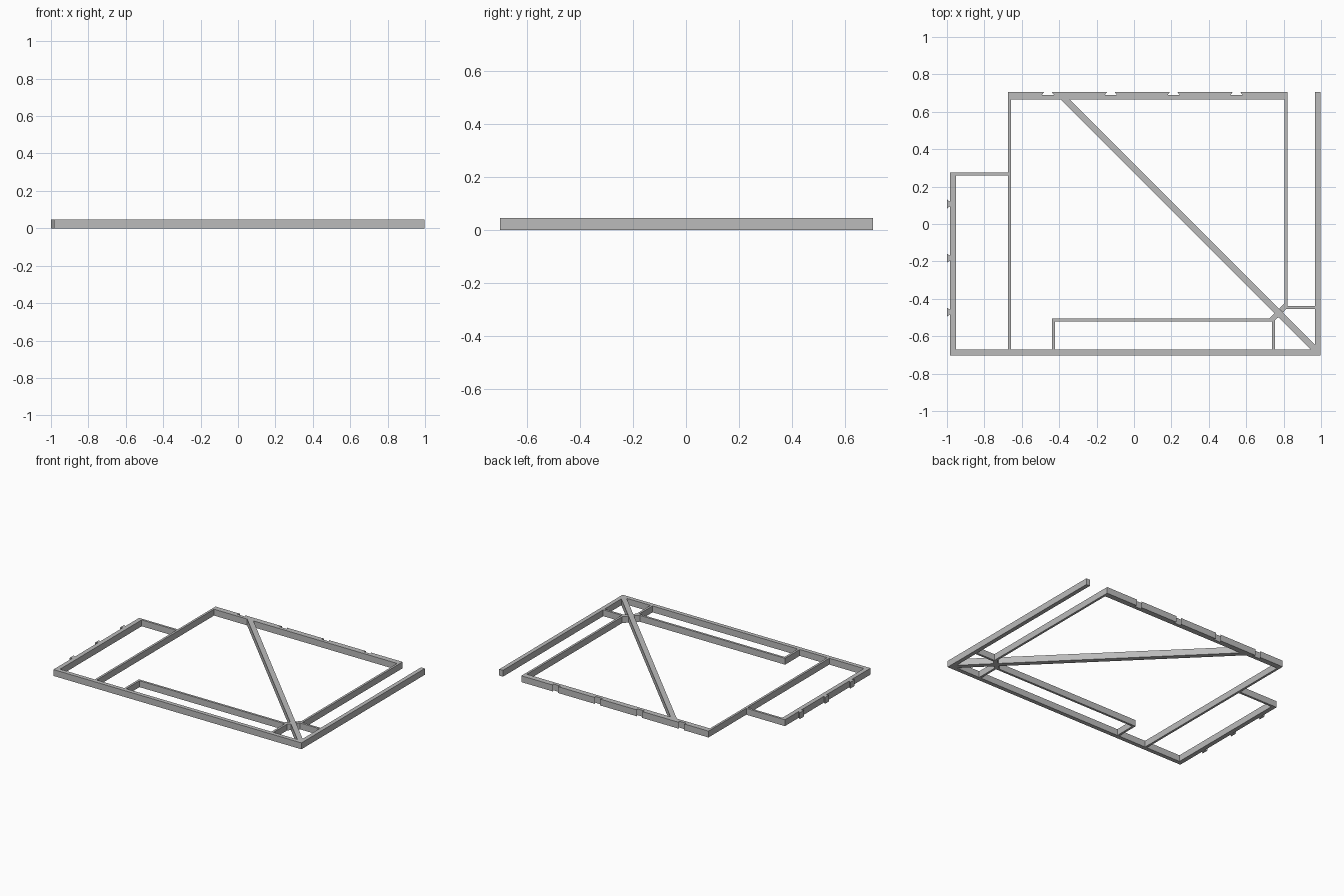
import bpy
import bmesh

HEIGHT = 0.046

cube = bpy.data.objects.get("Cube")
if cube:
    bpy.data.objects.remove(cube, do_unlink=True)

grey = bpy.data.materials.new("plain grey")
grey.use_nodes = True
colour = (0.5, 0.5, 0.5, 1)
grey.diffuse_color = colour
grey.node_tree.nodes["Principled BSDF"].inputs["Base Color"].default_value = colour


def prism(name, outline):
    """Extrude a flat outline up from the ground."""
    bm = bmesh.new()
    base = bm.faces.new([bm.verts.new((x, y, 0)) for x, y in outline])
    top = bmesh.ops.extrude_face_region(bm, geom=[base])["geom"]
    bmesh.ops.translate(bm, vec=(0, 0, HEIGHT),
                        verts=[v for v in top if isinstance(v, bmesh.types.BMVert)])
    bmesh.ops.recalc_face_normals(bm, faces=bm.faces)
    mesh = bpy.data.meshes.new(name)
    bm.to_mesh(mesh)
    bm.free()
    mesh.materials.append(grey)
    obj = bpy.data.objects.new(name, mesh)
    bpy.context.collection.objects.link(obj)
    return obj


def bar(name, x0, x1, y0, y1):
    return prism(name, [(x0, y0), (x1, y0), (x1, y1), (x0, y1)])


# Key lines of the frame
FRONT, FRONT_IN, BACK_IN, BACK = -0.702, -0.672, 0.666, 0.706
LEFT, RIGHT = -0.983, 0.998
POST_L, POST_R, RAIL = -0.674, 0.821, 0.016

# Outer rails
bar("front_rail", LEFT, RIGHT, FRONT, FRONT_IN)
bar("right_end_rail", LEFT, LEFT + 0.032, FRONT_IN, 0.275)
bar("left_end_rail", RIGHT - 0.03, RIGHT, FRONT_IN, BACK)
bar("right_end_connector", LEFT + 0.032, POST_L, 0.259, 0.275)

# Back rail with dovetail notches
outline = [(POST_R, BACK_IN), (POST_L, BACK_IN), (POST_L, BACK)]
for i in range(4):
    x = -0.46 + 0.336 * i
    outline += [(x - 0.02, BACK), (x - 0.032, BACK - 0.016),
                (x + 0.032, BACK - 0.016), (x + 0.02, BACK)]
outline.append((POST_R, BACK))
prism("back_rail", outline)

# Dovetail pegs on the end rail
for i in range(3):
    y = 0.107 - 0.289 * i
    prism("dovetail_peg", [(LEFT, y - 0.012), (LEFT, y + 0.012),
                           (-1, y + 0.024), (-1, y - 0.024)])

# Inner posts and rails
bar("right_post", POST_L, POST_L + RAIL, FRONT_IN, BACK_IN)
bar("left_post", POST_R - RAIL, POST_R, -0.422, BACK_IN)
bar("left_connector", POST_R, RIGHT - 0.03, -0.454, -0.438)
bar("inner_rail", -0.438, 0.722, -0.521, -0.505)
bar("inner_rail_outer_leg", -0.438, -0.422, FRONT_IN, -0.521)
bar("inner_rail_corner_leg", 0.738, 0.754, FRONT_IN, -0.521)

# Diagonal brace along x + y = MID, trimmed to the rails it meets
MID, HALF = 0.298, 0.025
xr = RIGHT - 0.03
prism("diagonal_brace", [
    (MID - HALF - BACK_IN, BACK_IN), (MID + HALF - BACK_IN, BACK_IN),
    (xr, MID + HALF - xr), (xr, FRONT_IN), (MID - HALF - FRONT_IN, FRONT_IN)])

# Short cross braces, mirrored across the diagonal
cross = [(0.722, -0.505), (0.751, -0.477), (0.772, -0.498),
         (0.754, -0.515), (0.754, -0.521), (0.722, -0.521)]
prism("right_cross_brace", cross)
prism("left_cross_brace", [(0.3 - y, 0.3 - x) for x, y in cross])
